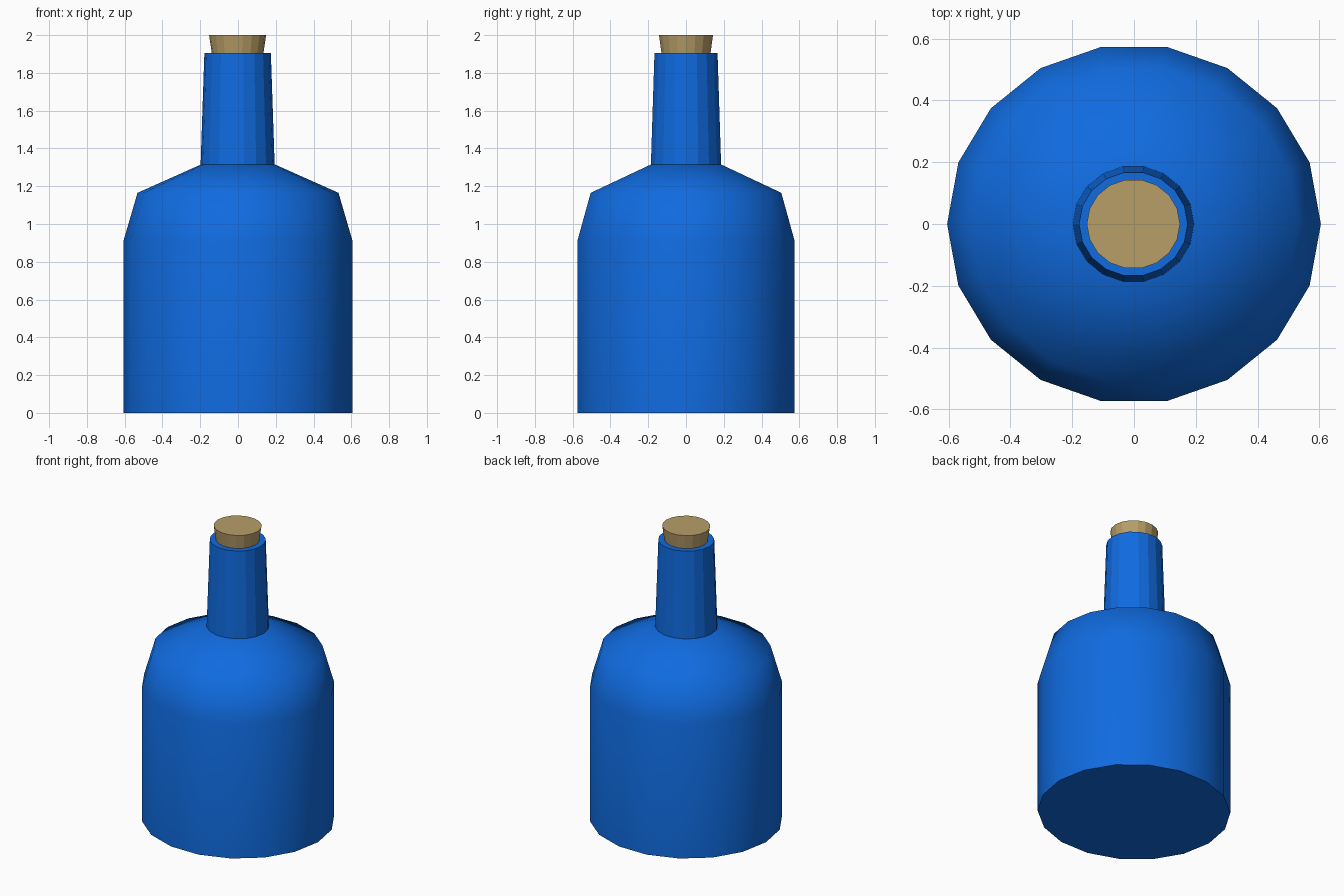
import bpy, math

if "Cube" in bpy.data.objects:
    bpy.data.objects.remove(bpy.data.objects["Cube"])

SIDES = 18
DEPTH = 0.963  # the bottle is slightly narrower front to back


def material(name, rgb):
    m = bpy.data.materials.new(name)
    m.diffuse_color = (*rgb, 1)
    m.use_nodes = True
    m.node_tree.nodes["Principled BSDF"].inputs["Base Color"].default_value = m.diffuse_color
    return m


def lathe(name, profile, mat, smooth=None, cx=0.0, cap_top=True):
    """Revolve (radius, z) points into an 18-sided solid."""
    verts = [(cx + r * math.cos(2 * math.pi * i / SIDES),
              r * DEPTH * math.sin(2 * math.pi * i / SIDES), z)
             for r, z in profile for i in range(SIDES)]
    faces = []
    for k in range(len(profile) - 1):
        a, b = k * SIDES, (k + 1) * SIDES
        for i in range(SIDES):
            j = (i + 1) % SIDES
            faces.append((a + i, a + j, b + j, b + i))
    faces.append(tuple(reversed(range(SIDES))))
    if cap_top:
        faces.append(tuple(range(len(verts) - SIDES, len(verts))))
    mesh = bpy.data.meshes.new(name)
    mesh.from_pydata(verts, [], faces)
    mesh.materials.append(mat)
    ob = bpy.data.objects.new(name, mesh)
    bpy.context.collection.objects.link(ob)
    if smooth:
        bpy.ops.object.select_all(action='DESELECT')
        ob.select_set(True)
        bpy.context.view_layer.objects.active = ob
        bpy.ops.object.shade_smooth_by_angle(angle=math.radians(smooth))
    return ob


blue = material("blue_glass", (0.005, 0.147, 0.745))
tan = material("cork_tan", (0.479, 0.342, 0.138))

# Rounded body with sloping shoulders
lathe("bottle_body", [(0.605, 0), (0.605, 0.915), (0.532, 1.165), (0.196, 1.315)],
      blue, smooth=60)

# Tapered faceted neck
lathe("bottle_neck", [(0.196, 1.315), (0.176, 1.905)], blue, cx=-0.002)

# Cork stopper
lathe("cork", [(0.136, 1.90), (0.151, 2.0)], tan, cx=-0.002)
